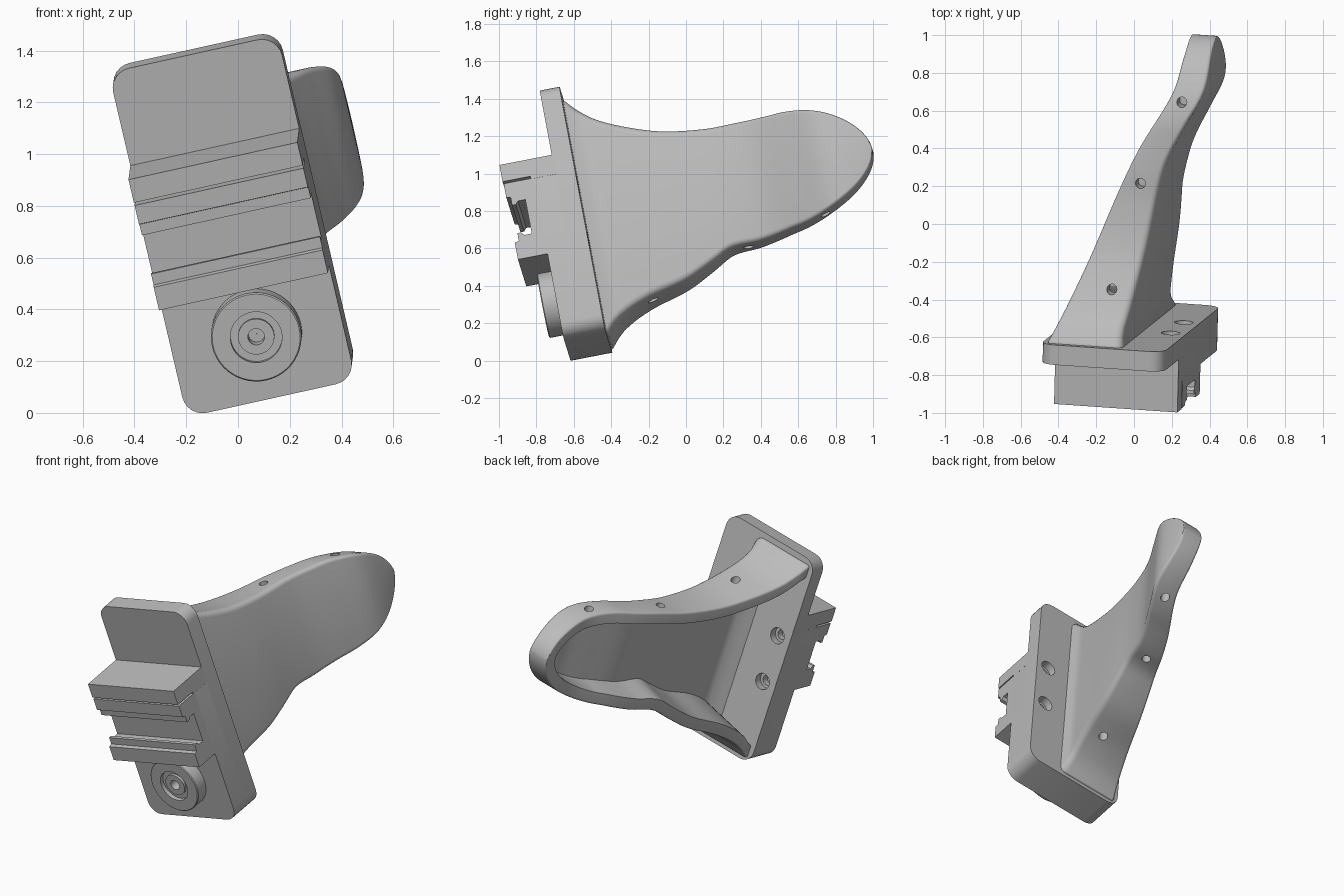
import bpy, bmesh, math
from mathutils import Vector, Matrix

cube = bpy.data.objects.get("Cube")
if cube:
    bpy.data.objects.remove(cube, do_unlink=True)

grey = bpy.data.materials.new("plain grey")
grey.use_nodes = True
grey.diffuse_color = (0.5, 0.5, 0.5, 1)
grey.node_tree.nodes["Principled BSDF"].inputs["Base Color"].default_value = (0.5, 0.5, 0.5, 1)

# Tilted frame of the mount: a = across, n = backward, b = up along the plate
UP = Vector((-0.224, -0.18, 0.958)).normalized()
BACK = UP.cross(Vector((0.973, -0.068, 0.221))).normalized()
ACROSS = BACK.cross(UP)
FRAME = Matrix((ACROSS, BACK, UP)).transposed().to_4x4()
FRAME.translation = (-0.018, -0.535, 0.753)


def finish(bm, name):
    bmesh.ops.remove_doubles(bm, verts=bm.verts, dist=1e-5)
    bmesh.ops.recalc_face_normals(bm, faces=bm.faces)
    mesh = bpy.data.meshes.new(name)
    bm.to_mesh(mesh)
    bm.free()
    mesh.transform(FRAME)
    mesh.materials.append(grey)
    obj = bpy.data.objects.new(name, mesh)
    bpy.context.collection.objects.link(obj)
    return obj


def loft(name, rings):
    """Skin a list of equal-length closed rings and cap both ends."""
    bm = bmesh.new()
    rows = [[bm.verts.new(p) for p in ring] for ring in rings]
    for r0, r1 in zip(rows, rows[1:]):
        for i in range(len(r0)):
            j = (i + 1) % len(r0)
            bm.faces.new((r0[i], r0[j], r1[j], r1[i]))
    bm.faces.new(rows[0])
    bm.faces.new(rows[-1])
    return finish(bm, name)


def rounded(a0, a1, b0, b1, radii, steps=6):
    """Rectangle with corner radii: top right, top left, bottom left, bottom right."""
    corners = [(a1, b1, -1, -1), (a0, b1, 1, -1), (a0, b0, 1, 1), (a1, b0, -1, 1)]
    points = []
    for k, (a, b, sa, sb) in enumerate(corners):
        r = min(radii[k], 0.45 * (a1 - a0), 0.45 * (b1 - b0))
        for s in range(steps + 1):
            t = math.pi / 2 * (k + s / steps)
            points.append((a + sa * r + r * math.cos(t), b + sb * r + r * math.sin(t)))
    return points


def slab(name, outline, n0, n1):
    return loft(name, [[(a, n, b) for a, b in outline] for n in (n0, n1)])


def cylinders(name, specs):
    """Cutter made of cylinders: centre, radius, depth, direction."""
    bm = bmesh.new()
    for centre, radius, depth, axis in specs:
        turn = Vector(axis).to_track_quat('Z', 'Y').to_matrix().to_4x4()
        bmesh.ops.create_cone(bm, cap_ends=True, segments=28, radius1=radius, radius2=radius,
                              depth=depth, matrix=Matrix.Translation(centre) @ turn)
    return finish(bm, name)


def cut(obj, cutter):
    cutter.hide_render = True
    mod = obj.modifiers.new("cut", 'BOOLEAN')
    mod.object = cutter
    mod.solver = 'EXACT'
    bpy.context.view_layer.objects.active = obj
    bpy.ops.object.modifier_apply(modifier=mod.name)
    bpy.data.objects.remove(cutter, do_unlink=True)


def curve(table, x):
    """Smooth interpolation through (x, value) pairs."""
    if x <= table[0][0]:
        return table[0][1]
    if x >= table[-1][0]:
        return table[-1][1]

    def slope(i):
        p, q = table[max(i - 1, 0)], table[min(i + 1, len(table) - 1)]
        return (q[1] - p[1]) / (q[0] - p[0])
    i = max(k for k in range(len(table) - 1) if table[k][0] <= x)
    (x0, y0), (x1, y1) = table[i], table[i + 1]
    w, t = x1 - x0, (x - x0) / (x1 - x0)
    return ((1 + 2 * t) * (1 - t) ** 2 * y0 + t * (1 - t) ** 2 * w * slope(i)
            + t * t * (3 - 2 * t) * y1 + t * t * (t - 1) * w * slope(i + 1))


# Curves of the arm along its length
OUTER = [(0, .07), (.1, .092), (.28, .122), (.53, .162), (.79, .202), (.96, .245),
         (1.15, .335), (1.3, .41), (1.4, .43), (1.59, .425)]
INNER = [(0, -.305), (.35, -.172), (.75, -.025), (1.01, .088), (1.31, .25), (1.5, .285), (1.59, .29)]
TOP = [(0, .655), (.05, .6), (.15, .515), (.325, .427), (.5, .365), (.72, .327), (.9, .318), (1.1, .305)]
BOTTOM = [(0, -.665), (.08, -.583), (.24, -.513), (.47, -.462), (.63, -.395), (.74, -.345),
          (.9, -.345), (1.1, -.325)]
FLOOR_RIM = [(0, .15), (.8, .13), (1.3, .1)]
TIP, BEND = 1.585, 1.1


def arm_rings(start, end, pocket):
    rings = []
    count = 64
    for i in range(count + 1):
        n = start + (end - start) * math.sin(math.pi / 2 * i / count)
        top, low = curve(TOP, n), curve(BOTTOM, n)
        if pocket:
            top, low = top - 0.075, low + 0.08
        if n > BEND:
            u = min((n - BEND) / (end - BEND), 1)
            mid, k = (top + low) / 2, max((1 - u ** 1.7) ** 0.55, 0.01)
            top, low = mid + (top - mid) * k, mid + (low - mid) * k
        a0, a1 = curve(INNER, n), curve(OUTER, n)
        root = max(0, 1 - max(n, 0) / 0.1) ** 2.2
        if pocket:
            # thin wall, a fillet against the plate, and a sloped lower side
            a1 -= 0.05 + 0.08 * root
            rise = min(curve(FLOOR_RIM, n) - 0.08, 0.4 * (top - low))
            outline = [(a0 - 0.15, low), (a0, low), (a1, low + rise), (a1, top), (a0 - 0.15, top)]
        else:
            a1 += 0.035 * root
            edge = 0.045 - 0.018 * n
            outline = rounded(a0, a1, low, top, (edge, 0.015, 0.015, edge), 5)
        rings.append([(a, n, b) for a, b in outline])
    return rings


# Hollow curved arm, open on its inner side, with blind holes in both flanges
arm = loft("curved_arm", arm_rings(-0.03, TIP, False))
cut(arm, loft("arm_pocket_cutter", arm_rings(-0.05, TIP - 0.08, True)))
holes = [(-.006, .274, .44, -.505), (.106, .83, .32, -.345), (.308, 1.273, .27, -.285)]
cut(arm, cylinders("flange_hole_cutter", [((a, n, b), 0.027, 0.13, (0, 0, 1))
                                          for a, n, high, low in holes for b in (high, low)]))

# Backing plate with counterbored screw holes
HALF, TALL = 0.335, 0.683
plate = slab("back_plate", rounded(-HALF, HALF, -TALL, TALL, [0.08] * 4), -0.107, 0)
spots = [(a, b) for a in (-0.24, 0.25) for b in (-0.17, 0.14)]
cut(plate, cylinders("counterbore_cutter", [((a, 0, b), 0.05, 0.1, (0, 1, 0)) for a, b in spots]))
cut(plate, cylinders("screw_hole_cutter", [((a, 0, b), 0.032, 0.19, (0, 1, 0)) for a, b in spots]))

# Thicker lower part of the plate
lower = slab("lower_plate", rounded(-HALF, HALF, -TALL, 0.2, [0.001, 0.001, 0.08, 0.08]), -0.227, -0.106)

# Clamp block: top ledge, thin gap, then two stepped lips around a channel
half_channel = [(-.388, .127), (-.365, .122), (-.365, .078), (-.345, .078), (-.33, .095), (-.29, .095)]
profile = [(-.1, .308), (-.392, .308), (-.392, .215), (-.24, .215), (-.24, .203), (-.388, .203)]
profile += half_channel + [(n, -b) for n, b in reversed(half_channel)]
profile += [(-.388, -.22), (-.22, -.22), (-.22, .2), (-.1, .2)]
block = loft("clamp_block", [[(a, n, b) for n, b in profile] for a in (-HALF, HALF)])

# Round boss with a ring groove and centre hole
lathe = [(.175, -.2), (.175, -.305), (.17, -.31), (.1, -.31), (.1, -.285), (.07, -.285),
         (.07, -.3), (.032, -.3), (.032, -.24), (.001, -.24), (.001, -.2)]
bm = bmesh.new()
rows = []
for s in range(48):
    t = 2 * math.pi * s / 48
    rows.append([bm.verts.new((0.002 + r * math.cos(t), n, -0.42 + r * math.sin(t))) for r, n in lathe])
for s, row in enumerate(rows):
    nxt = rows[(s + 1) % len(rows)]
    for i in range(len(row)):
        j = (i + 1) % len(row)
        bm.faces.new((row[i], row[j], nxt[j], nxt[i]))
boss = finish(bm, "round_boss")

# Smooth shading with sharp edges kept; the clamp block stays flat
for obj in (arm, plate, lower, boss):
    bpy.ops.object.select_all(action='DESELECT')
    obj.select_set(True)
    bpy.context.view_layer.objects.active = obj
    bpy.ops.object.shade_smooth_by_angle(angle=math.radians(30))
